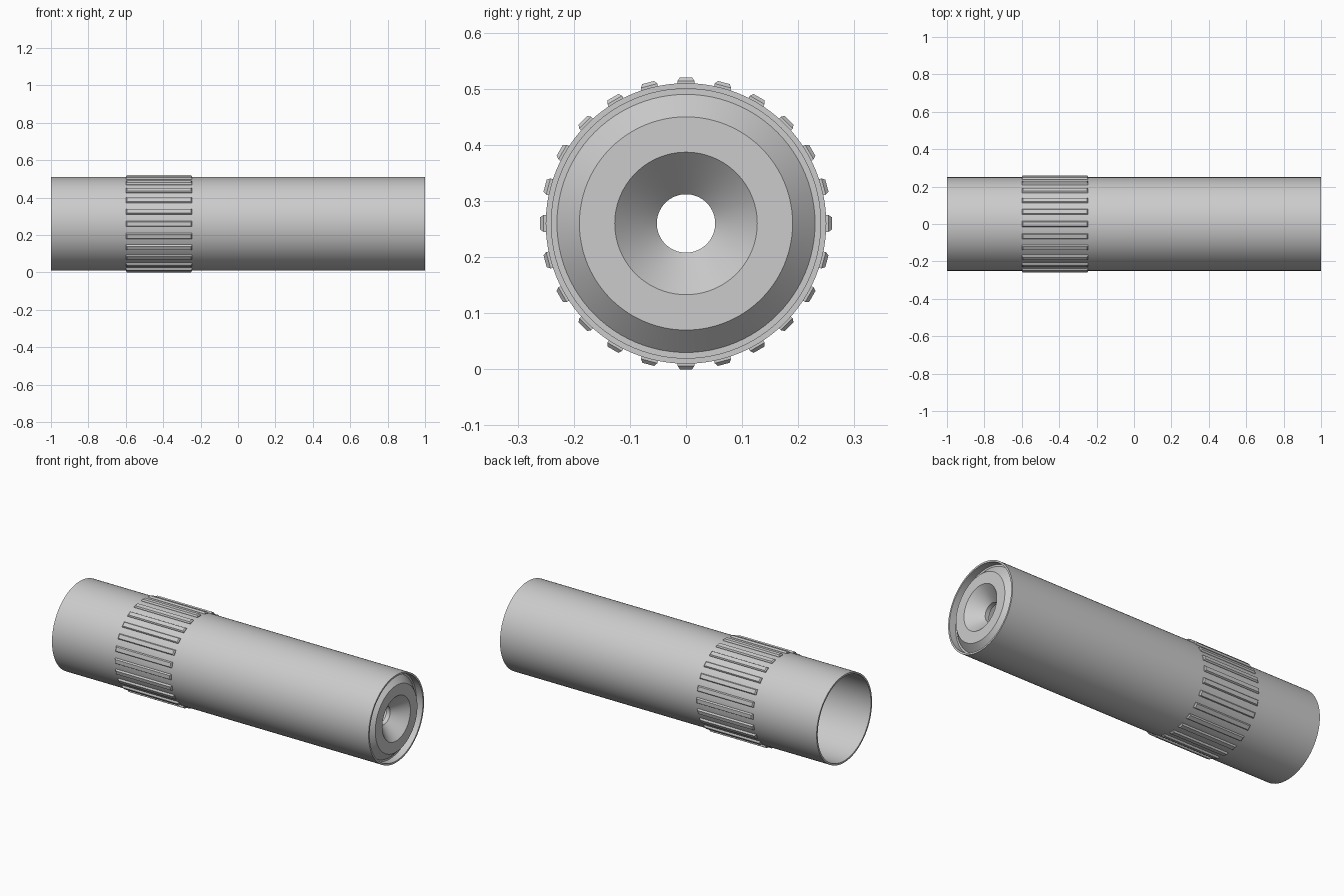
import bpy, math
from mathutils import Matrix, Vector

cube = bpy.data.objects.get("Cube")
if cube:
    bpy.data.objects.remove(cube, do_unlink=True)

RADIUS = 0.25
AXIS_Z = 0.26
SIDES = 96
RIBS = 24

grey = bpy.data.materials.new("plain_grey")
grey.use_nodes = True
colour = (0.6, 0.6, 0.6, 1)
grey.diffuse_color = colour
grey.node_tree.nodes["Principled BSDF"].inputs["Base Color"].default_value = colour


def add_part(name, verts, faces):
    mesh = bpy.data.meshes.new(name)
    mesh.from_pydata(verts, [], faces)
    mesh.materials.append(grey)
    part = bpy.data.objects.new(name, mesh)
    part.location.z = AXIS_Z
    bpy.context.collection.objects.link(part)
    bpy.ops.object.select_all(action="DESELECT")
    part.select_set(True)
    bpy.context.view_layer.objects.active = part
    bpy.ops.object.mode_set(mode="EDIT")
    bpy.ops.mesh.select_all(action="SELECT")
    bpy.ops.mesh.normals_make_consistent(inside=False)
    bpy.ops.object.mode_set(mode="OBJECT")
    bpy.ops.object.shade_smooth_by_angle(angle=math.radians(25))
    return part


def lathe(name, profile):
    """Spin a closed (x, radius) profile around the x axis."""
    n = len(profile)
    verts, faces = [], []
    for i in range(SIDES):
        a = math.tau * i / SIDES
        verts += [(x, r * math.cos(a), r * math.sin(a)) for x, r in profile]
        j = (i + 1) % SIDES
        for k in range(n):
            m = (k + 1) % n
            faces.append((i * n + k, i * n + m, j * n + m, j * n + k))
    return add_part(name, verts, faces)


# Thin outer tube, open at both ends
lathe("tube", [(-1, RADIUS), (1, RADIUS), (1, 0.24), (-1, 0.24)])

# End plug with a chamfered rim and a conical bore
lathe("end_plug", [(0.9, 0.24), (0.96, 0.24), (0.96, 0.23), (1, 0.19),
                   (1, 0.127), (0.925, 0.052), (0.9, 0.052)])

# Grip ribs: tapered bars spaced around the tube
verts, faces = [], []
for i in range(RIBS):
    turn = Matrix.Rotation(math.tau * i / RIBS, 3, "X")
    start = len(verts)
    for height, half_width, inset in ((0.245, 0.015, 0), (0.254, 0.015, 0), (0.26, 0.011, 0.006)):
        x0, x1 = -0.6 + inset, -0.245 - inset
        ring = ((x0, -half_width), (x1, -half_width), (x1, half_width), (x0, half_width))
        verts += [turn @ Vector((x, y, height)) for x, y in ring]
    faces += [[start + k for k in range(4)], [start + 8 + k for k in range(4)]]
    for level in (start, start + 4):
        for k in range(4):
            m = (k + 1) % 4
            faces.append((level + k, level + m, level + 4 + m, level + 4 + k))
add_part("grip_ribs", verts, faces)
